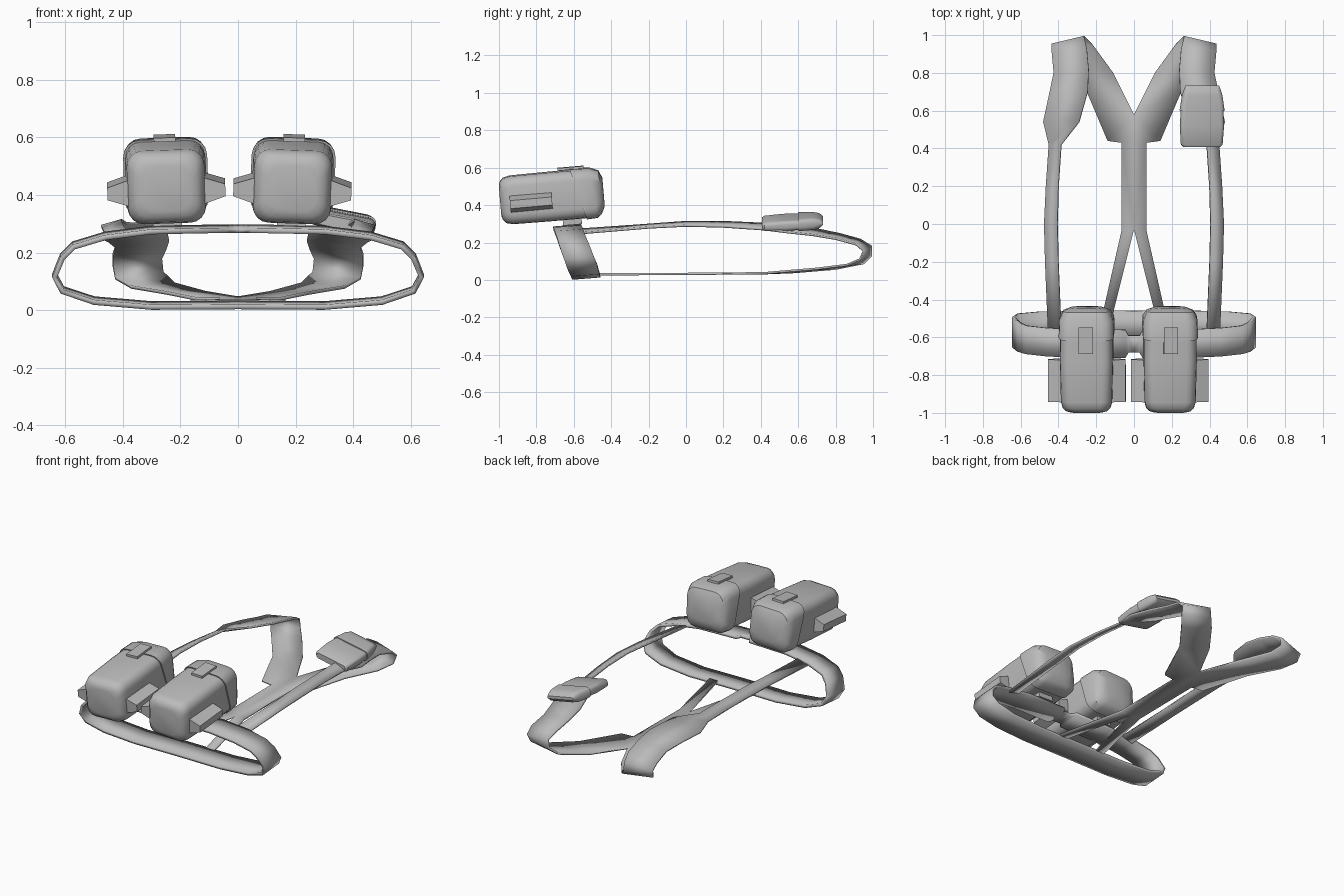
import bpy, bmesh, math
from mathutils import Matrix

cube = bpy.data.objects.get("Cube")
if cube:
    bpy.data.objects.remove(cube, do_unlink=True)

grey = bpy.data.materials.new("webbing grey")
grey.use_nodes = True
GREY = (0.5, 0.5, 0.5, 1)
grey.diffuse_color = GREY
grey.node_tree.nodes["Principled BSDF"].inputs["Base Color"].default_value = GREY


def finish(name, bm, matrix=None, angle=35):
    """Turn a bmesh into a shaded object."""
    bmesh.ops.recalc_face_normals(bm, faces=bm.faces)
    mesh = bpy.data.meshes.new(name)
    bm.to_mesh(mesh)
    bm.free()
    mesh.materials.append(grey)
    obj = bpy.data.objects.new(name, mesh)
    bpy.context.collection.objects.link(obj)
    if matrix:
        obj.matrix_world = matrix
    bpy.ops.object.select_all(action="DESELECT")
    bpy.context.view_layer.objects.active = obj
    obj.select_set(True)
    bpy.ops.object.shade_smooth_by_angle(angle=math.radians(angle))
    return obj


def ribbon(name, stations, thickness):
    """Flat webbing between two edges, mirrored across x and thickened."""
    bm = bmesh.new()
    rows = [[bm.verts.new(p) for p in pair] for pair in stations]
    for a, b in zip(rows, rows[1:]):
        bm.faces.new((a[0], a[1], b[1], b[0]))
    obj = finish(name, bm)
    mirror = obj.modifiers.new("mirror", "MIRROR")
    mirror.use_clip = True
    solid = obj.modifiers.new("thickness", "SOLIDIFY")
    solid.thickness = thickness
    solid.offset = 0
    return obj


def loft(name, stations, matrix, radius, steps=4):
    """Rounded-rectangle sections along y: (y, half width, half height, shear)."""
    bm = bmesh.new()
    rings = []
    for y, hw, hh, shear in stations:
        r = min(radius, hw, hh)
        ring = []
        for corner, (sx, sz) in enumerate(((1, 1), (-1, 1), (-1, -1), (1, -1))):
            for i in range(steps + 1):
                t = math.pi / 2 * (corner + i / steps)
                x = sx * (hw - r) + r * math.cos(t)
                z = sz * (hh - r) + r * math.sin(t)
                ring.append(bm.verts.new((x, y + shear * z, z)))
        rings.append(ring)
    n = len(rings[0])
    for a, b in zip(rings, rings[1:]):
        for i in range(n):
            j = (i + 1) % n
            bm.faces.new((a[i], a[j], b[j], b[i]))
    bm.faces.new(rings[0])
    bm.faces.new(rings[-1])
    bmesh.ops.remove_doubles(bm, verts=bm.verts, dist=0.0005)
    return finish(name, bm, matrix, 40)


def box(name, centre, size, matrix, taper=None):
    """Box; taper (+1 or -1) shrinks the face on that x side."""
    bm = bmesh.new()
    bmesh.ops.create_cube(bm, size=1)
    for v in bm.verts:
        if taper and v.co.x * taper > 0:
            v.co.z *= 0.45
        v.co = [c + s * p for c, s, p in zip(centre, size, v.co)]
    return finish(name, bm, matrix)


def place(x, y, z, pitch, roll):
    return (Matrix.Translation((x, y, z))
            @ Matrix.Rotation(math.radians(roll), 4, "Y")
            @ Matrix.Rotation(math.radians(pitch), 4, "X"))


# Shoulder straps: front belt, over the shoulder pad, down to the back yoke
ribbon("shoulder_straps", [
    ((.455, -.56, .25), (.385, -.56, .27)),
    ((.47, -.2, .28), (.40, -.2, .295)),
    ((.475, 0, .29), (.405, 0, .31)),
    ((.465, .2, .285), (.40, .2, .31)),
    ((.45, .42, .27), (.385, .42, .30)),
    ((.48, .54, .255), (.29, .54, .295)),
    ((.45, .68, .24), (.245, .70, .27)),
    ((.425, .80, .22), (.24, .82, .245)),
    ((.435, .91, .19), (.25, .93, .215)),
    ((.435, .95, .155), (.265, .99, .18)),
    ((.425, .93, .11), (.26, .99, .13)),
    ((.37, .86, .08), (.22, .95, .09)),
    ((.25, .70, .06), (.11, .80, .06)),
    ((.14, .44, .038), (0, .58, .042)),
    ((.065, .43, .036), (0, .43, .036)),
    ((.065, -.03, .032), (0, -.03, .032)),
    ((.165, -.47, .03), (.11, -.47, .03)),
], 0.012)

# Belt loop, leaning backwards, narrowing to a buckle at the front
belt = []
for x, z, half in [(0, .283, .045), (.03, .283, .045), (.045, .283, .075),
                   (.3, .278, .075), (.46, .258, .075), (.57, .225, .075),
                   (.61, .185, .078), (.637, .12, .08), (.61, .07, .08),
                   (.5, .033, .076), (.3, .016, .075), (0, .018, .075)]:
    mid = -.535 - (z - .02) * .38
    belt.append(((x, mid - half, z - .006), (x, mid + half, z + .006)))
ribbon("belt", belt, 0.018)

# Two large belt pouches with lids, clasps, side tabs and belt loops
for side, x, roll in (("right", -.25, -2), ("left", .19, 2)):
    m = place(x, -.72, .447, 5, roll)
    loft(side + "_pouch_body", [
        (-.275, .085, .08, 0), (-.268, .108, .102, 0), (-.25, .126, .12, 0),
        (-.215, .135, .128, 0), (0, .14, .13, 0), (.2, .138, .13, -.2)], m, .055)
    loft(side + "_pouch_lid", [
        (.145, .137, .129, -.25), (.145, .146, .137, -.25), (.225, .143, .134, -.1),
        (.262, .125, .115, 0), (.28, .085, .075, 0)], m, .06)
    box(side + "_pouch_clasp", (0, .115, .141), (.075, .14, .014), m)
    for s in (-1, 1):
        box(side + "_pouch_tab", (s * .165, -.11, -.018), (.08, .225, .095), m, s)
    box(side + "_pouch_belt_loop", (0, .1, -.14), (.1, .1, .04), m)

# Small flat pouch with a flap on the left shoulder
m = place(.36, .57, .31, 3, 11)
loft("shoulder_pouch_body", [
    (-.162, .10, .018, 0), (-.15, .112, .024, 0), (-.05, .118, .028, 0),
    (.1, .11, .026, 0), (.15, .095, .014, 0)], m, .02)
loft("shoulder_pouch_flap", [
    (.03, .115, .026, 0), (.03, .12, .033, 0), (.11, .108, .033, 0),
    (.145, .098, .026, 0), (.163, .09, .008, 0)], m, .025)
